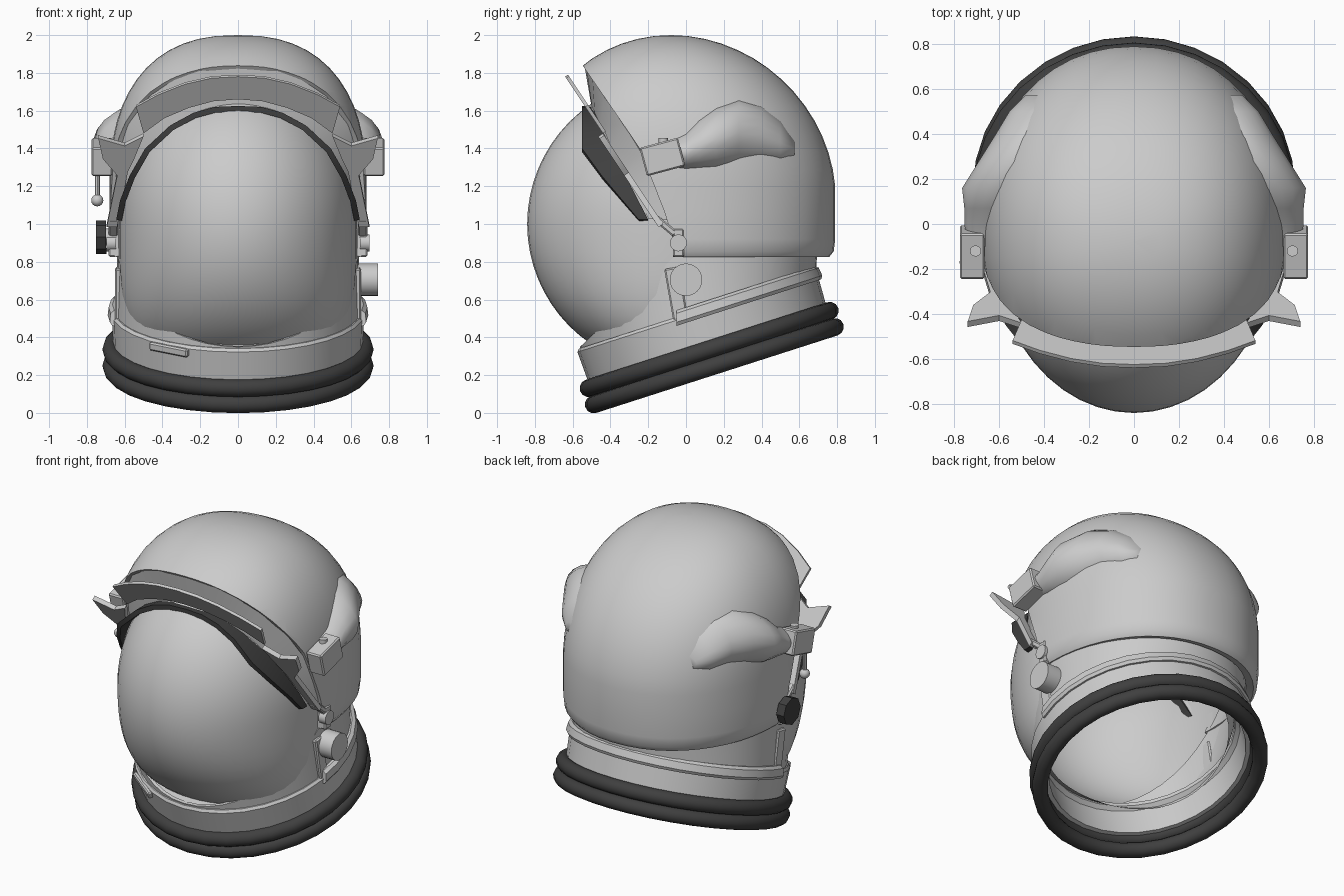
import bpy, bmesh, math
from mathutils import Matrix, Vector

if "Cube" in bpy.data.objects:
    bpy.data.objects.remove(bpy.data.objects["Cube"])

def material(name, v):
    m = bpy.data.materials.new(name)
    m.diffuse_color = (v, v, v, 1)
    m.use_nodes = True
    m.node_tree.nodes["Principled BSDF"].inputs["Base Color"].default_value = m.diffuse_color
    return m

LIGHT = material("light grey", 0.6)
DARK = material("charcoal", 0.05)
TILT = math.radians(17.8)
NECK = Matrix.Translation((0, 0.15, 0.25)) @ Matrix.Rotation(TILT, 4, 'X')

def interp(pts, z):
    """Piecewise linear lookup in (z, value) pairs."""
    if z <= pts[0][0]:
        return pts[0][1]
    for (a, va), (b, vb) in zip(pts, pts[1:]):
        if z <= b:
            return va + (vb - va) * (z - a) / (b - a)
    return pts[-1][1]

def finish(name, bm, mat, thick=0, mirror=False, angle=35, offset=-1):
    me = bpy.data.meshes.new(name)
    bm.to_mesh(me)
    bm.free()
    ob = bpy.data.objects.new(name, me)
    bpy.context.collection.objects.link(ob)
    me.materials.append(mat)
    if thick:
        s = ob.modifiers.new("thickness", 'SOLIDIFY')
        s.thickness, s.offset = thick, offset
    if mirror:
        m = ob.modifiers.new("mirror", 'MIRROR')
        m.use_mirror_merge = False
    bpy.ops.object.select_all(action='DESELECT')
    ob.select_set(True)
    bpy.context.view_layer.objects.active = ob
    bpy.ops.object.convert(target='MESH')
    bpy.ops.object.shade_smooth_by_angle(angle=math.radians(angle))
    return ob

def loft(rings, closed=True, loop=False):
    """Skin rows of points; loop joins the last row to the first."""
    bm = bmesh.new()
    rows = [[bm.verts.new(p) for p in r] for r in rings]
    pairs = list(zip(rows, rows[1:])) + ([(rows[-1], rows[0])] if loop else [])
    for a, b in pairs:
        n = len(a)
        for i in range(n if closed else n - 1):
            j = (i + 1) % n
            bm.faces.new((a[i], a[j], b[j], b[i]))
    bmesh.ops.remove_doubles(bm, verts=bm.verts, dist=1e-4)
    return bm

def ellipse(rx, ry, cy, z, n=48, e=2.0):
    """Horizontal ring; e above 2 makes it squarer."""
    pts = []
    for i in range(n):
        c, s = math.cos(2 * math.pi * i / n), math.sin(2 * math.pi * i / n)
        pts.append((rx * math.copysign(abs(c) ** (2 / e), c),
                    cy + ry * math.copysign(abs(s) ** (2 / e), s), z))
    return pts

def lathe(profile, n=32):
    """Closed (radius, height) profile turned about the tilted neck axis."""
    rings = [[NECK @ Vector(p) for p in ellipse(r, r, 0, h, n)] for r, h in profile]
    bm = loft(rings, loop=True)
    bmesh.ops.recalc_face_normals(bm, faces=bm.faces)
    return bm

def cut(bm, co, no):
    bmesh.ops.bisect_plane(bm, geom=bm.verts[:] + bm.edges[:] + bm.faces[:],
                           plane_co=co, plane_no=no, clear_outer=True)

def box(name, mat, centre, size, rot=Matrix(), mirror=False, bevel=0.008):
    bm = bmesh.new()
    bmesh.ops.create_cube(bm, size=1, matrix=Matrix.Translation(centre) @ rot @ Matrix.Diagonal((*size, 1)))
    bmesh.ops.bevel(bm, geom=bm.edges[:], offset=bevel, segments=1, affect='EDGES')
    return finish(name, bm, mat, mirror=mirror, angle=20)

def cylinder(name, mat, centre, r, depth, axis='X', n=24, mirror=False):
    rot = Matrix.Rotation(math.pi / 2, 4, 'Y') if axis == 'X' else Matrix()
    bm = bmesh.new()
    bmesh.ops.create_cone(bm, cap_ends=True, segments=n, radius1=r, radius2=r, depth=depth,
                          matrix=Matrix.Translation(centre) @ rot)
    return finish(name, bm, mat, mirror=mirror)

# Outer shell: domed rings, trimmed along the curved front opening
FULL = 2.15
def dome(z):
    """Half width, half depth and centre y of the shell at height z."""
    t = min(max(0, (z - 1.2) / 0.8), 1)
    return (0.68 * max(1 - t ** 2.4, 1e-9) ** (1 / 2.4), 0.8 * math.sqrt(max(1 - t * t, 1e-9)), -0.01 - 0.07 * t)

rings = [ellipse(0.68 * s, 0.8 * s, -0.01, z, e=FULL)
         for s, z in [(0.9, 0.84), (0.96, 0.825), (0.99, 0.855), (1, 0.92), (1, 1.06)]]
for i in range(15):
    z = 1.2 + 0.8 * math.sin(math.pi / 2 * i / 14)
    rings.append(ellipse(*dome(z), z, e=FULL))
rim = [(0.95, -0.07), (1.4, -0.245), (1.85, -0.555), (2.0, -0.66)]
bm = loft(rings)
for v in bm.verts:
    v.co.y -= interp(rim, v.co.z)
cut(bm, (0, 0, 0), (0, -1, 0))
for v in bm.verts:
    v.co.y += interp(rim, v.co.z)
finish("outer_shell", bm, LIGHT, thick=0.04)

# Bubble visor: rounder in side view, squarer low down in front view
rings = []
for i in range(33):
    t = math.sin(math.pi * (i / 32 - 0.5))
    e = 3.6 if t < 0 else 2.1
    fx = max(1 - abs(t) ** e, 0) ** (1 / e)
    fy = math.sqrt(max(1 - t * t, 0))
    rings.append(ellipse(0.63 * fx, 0.766 * fy, -0.075, 1.0 + 0.766 * t))
bm = loft(rings)
cut(bm, NECK @ Vector((0, 0, 0.23)), (0, math.sin(TILT), -math.cos(TILT)))
finish("bubble_visor", bm, LIGHT, angle=60)

# Neck wall between collar and shell, trimmed along the bubble seam
low = [NECK @ Vector(p) for p in ellipse(0.65, 0.65, 0, 0.27)]
high = ellipse(0.635, 0.7, 0, 0.95)
bm = loft([[Vector(a).lerp(Vector(b), k / 6) for a, b in zip(low, high)] for k in range(7)])
cut(bm, (0, -0.07, 0.82), (0, -0.46, 0.48))
finish("neck_wall", bm, LIGHT, thick=0.02)

# Collar, rear lip and the two rubber neck rings
finish("collar", lathe([(0.6, 0.08), (0.66, 0.08), (0.668, 0.29), (0.655, 0.305), (0.575, 0.305), (0.575, 0.28),
                        (0.6, 0.26)]), LIGHT)
bm = lathe([(0.63, 0.262), (0.678, 0.262), (0.69, 0.28), (0.685, 0.325), (0.665, 0.34), (0.63, 0.34)])
cut(bm, (0, -0.05, 0), (0, -1, 0))
bmesh.ops.holes_fill(bm, edges=bm.edges[:])
finish("rear_collar_lip", bm, LIGHT)
for k, name in enumerate(("lower_neck_ring", "upper_neck_ring")):
    tube = [(0.671 + 0.047 * math.cos(a * math.pi / 6), 0.09 * k + 0.047 * math.sin(a * math.pi / 6))
            for a in range(12)]
    finish(name, lathe(tube), DARK, angle=50)

# Latch plate on the front of the collar
phi = math.radians(-33)
box("collar_latch", LIGHT, NECK @ Vector((-0.365, -0.56, 0.27)), (0.24, 0.03, 0.045),
    Matrix.Rotation(TILT, 4, 'X') @ Matrix.Rotation(phi, 4, 'Z'))

# Dark arch strip over the bubble
def both(e):
    return [(-p[0], *p[1:]) for p in e[:0:-1]] + e

half = [(0, 1.61), (0.12, 1.605), (0.23, 1.575), (0.35, 1.51), (0.48, 1.39), (0.56, 1.25),
        (0.61, 1.12), (0.63, 1.02)]
arch = both(half)
front = [(1.02, -0.25), (1.37, -0.55)]
back = [(1.02, -0.2), (1.46, -0.43), (1.61, -0.5)]
bm = loft([[(x, interp(e, z), z) for x, z in arch] for e in (front, back)], closed=False)
finish("arch_strip", bm, DARK, thick=0.03, offset=0)

# Funnel-shaped lining from the shell rim down to the arch
lip = []
for z in (1.83, 1.815, 1.77, 1.68, 1.53, 1.35, 1.17, 1.02):
    rx, ry, cy = dome(z)
    y = interp(rim, z) + 0.005
    x = rx * max(1 - min(abs(y - cy) / ry, 1) ** FULL, 0) ** (1 / FULL) - 0.02
    lip.append((0 if z == 1.83 else x, y, z))
edge = [(x, interp(back, z), z + 0.01) for x, z in half]
finish("opening_lining", loft([both(edge), both(lip)], closed=False), LIGHT, thick=0.01)

# Sun shade plates, all lying in one sloping plane
def on_plane(x, z):
    return (x, -0.64 + (1.78 - z) / 1.5, z)

outer = [(0, 1.78), (0.14, 1.772), (0.28, 1.74), (0.42, 1.685), (0.54, 1.62)]
inner = [(0, 1.66), (0.13, 1.65), (0.26, 1.615), (0.39, 1.56), (0.5, 1.48)]
rows = [[on_plane(x, z) for x, z in both(e)] for e in (inner, outer)]
finish("shade_band", loft(rows, closed=False), LIGHT, thick=0.018)

def plate(name, pts, thick):
    bm = bmesh.new()
    bm.faces.new([bm.verts.new(on_plane(x, z)) for x, z in pts])
    bmesh.ops.triangulate(bm, faces=bm.faces[:])
    finish(name, bm, LIGHT, thick=thick, mirror=True)

plate("shade_wings", [(0.5, 1.48), (0.6, 1.43), (0.74, 1.47), (0.715, 1.36), (0.61, 1.24), (0.55, 1.36)], 0.03)
plate("shade_arms", [(0.57, 1.36), (0.63, 1.32), (0.695, 1.0), (0.64, 1.0)], 0.03)

# Side fairings: (y, z centre, half height, x centre, x reach)
sections = [(-0.1, 1.37, 0.07, 0.64, 0.10), (0, 1.385, 0.1, 0.63, 0.125), (0.07, 1.42, 0.14, 0.6, 0.155),
            (0.16, 1.45, 0.17, 0.56, 0.205), (0.28, 1.48, 0.18, 0.52, 0.17), (0.4, 1.47, 0.155, 0.48, 0.135),
            (0.5, 1.43, 0.12, 0.44, 0.115), (0.575, 1.4, 0.05, 0.4, 0.08)]
rings = []
for y, zc, hz, xc, rx in sections:
    ring = []
    for a in range(20):
        c, s = math.cos(a * math.pi / 10), math.sin(a * math.pi / 10)
        # upper half leans in to blend with the dome
        ring.append((xc + rx * c - 0.03 * max(s, 0), y, zc + hz * s))
    rings.append(ring)
bm = loft(rings)
bmesh.ops.holes_fill(bm, edges=bm.edges[:])
bmesh.ops.recalc_face_normals(bm, faces=bm.faces)
finish("side_fairings", bm, LIGHT, mirror=True, angle=60)

# Clamp blocks with buttons, hinges and side brackets
box("clamp_blocks", LIGHT, (0.72, -0.125, 1.355), (0.11, 0.21, 0.155),
    Matrix.Rotation(math.radians(15), 4, 'X'), mirror=True)
cylinder("clamp_buttons", LIGHT, (0.705, -0.12, 1.435), 0.025, 0.04, 'Z', 12, mirror=True)
box("hinge_blocks", LIGHT, (0.655, -0.04, 0.9), (0.06, 0.06, 0.15), mirror=True)
cylinder("hinge_pins", LIGHT, (0.67, -0.04, 0.9), 0.045, 0.05, n=16, mirror=True)
box("hinge_links", LIGHT, (0.66, -0.11, 0.99), (0.05, 0.14, 0.035),
    Matrix.Rotation(math.radians(-40), 4, 'X'), mirror=True)
box("side_brackets", LIGHT, (0.63, -0.05, 0.62), (0.04, 0.08, 0.3),
    Matrix.Rotation(math.radians(10), 4, 'X'), mirror=True)

# Right side knob, left side dark knob, left boom with ball end
cylinder("side_knob", LIGHT, (0.67, 0, 0.705), 0.086, 0.14)
cylinder("dark_knob", DARK, (-0.725, -0.03, 0.93), 0.088, 0.055, n=8)
cylinder("dark_knob_stem", LIGHT, (-0.68, -0.03, 0.93), 0.045, 0.07, n=12)
cylinder("boom_rod", LIGHT, (-0.745, -0.17, 1.2), 0.014, 0.16, 'Z', 10)
bm = bmesh.new()
bmesh.ops.create_uvsphere(bm, u_segments=12, v_segments=8, radius=0.032,
                          matrix=Matrix.Translation((-0.745, -0.17, 1.125)))
finish("boom_ball", bm, LIGHT, angle=60)
